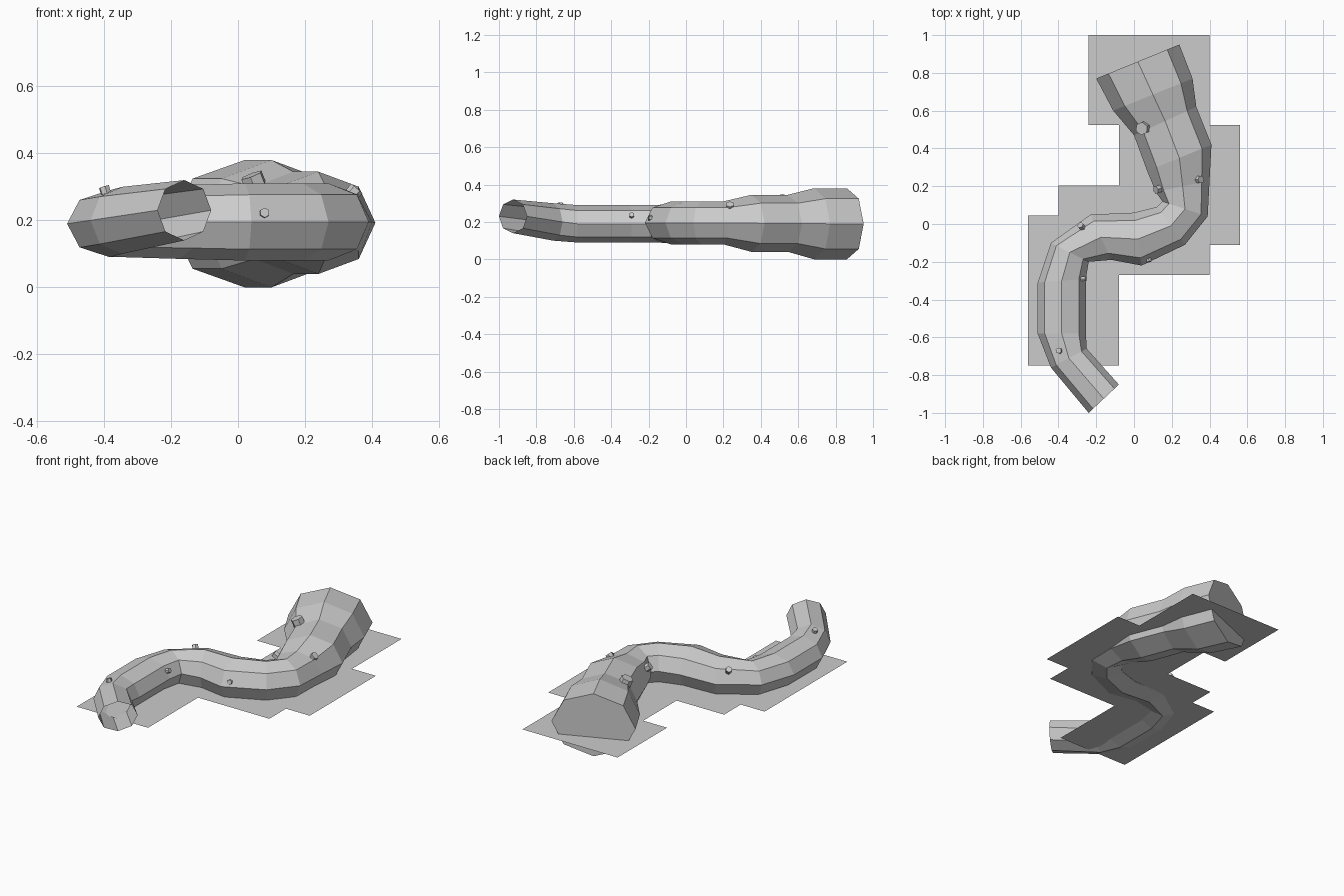
import bpy, bmesh, math
from mathutils import Vector

if "Cube" in bpy.data.objects:
    bpy.data.objects.remove(bpy.data.objects["Cube"])

grey = bpy.data.materials.new("grey")
grey.diffuse_color = (0.6, 0.6, 0.6, 1)
grey.use_nodes = True
grey.node_tree.nodes["Principled BSDF"].inputs["Base Color"].default_value = grey.diffuse_color


def finish(name, bm):
    mesh = bpy.data.meshes.new(name)
    bm.to_mesh(mesh)
    bm.free()
    mesh.materials.append(grey)
    ob = bpy.data.objects.new(name, mesh)
    bpy.context.collection.objects.link(ob)
    return ob


# Winding log: each ring is left x, y, right x, y, bottom z, top z
RINGS = [
    (-.20, .77, .24, .95, 0, .38),
    (-.11, .60, .31, .77, 0, .38),
    (.00, .47, .33, .62, .04, .345),
    (.07, .28, .41, .42, .04, .345),
    (.115, .17, .40, .23, .08, .31),
    (.15, .12, .39, .04, .08, .31),
    (.12, .09, .27, -.11, .08, .31),
    (.00, .06, .04, -.22, .08, .31),
    (-.23, .05, -.12, -.19, .085, .305),
    (-.44, -.10, -.24, -.20, .09, .29),
    (-.51, -.31, -.255, -.29, .09, .29),
    (-.51, -.58, -.255, -.58, .09, .29),
    (-.44, -.76, -.25, -.66, .10, .30),
    (-.24, -1.0, -.08, -.85, .14, .32),
]
SIDES = 8
bm = bmesh.new()
loops = []
for lx, ly, rx, ry, z0, z1 in RINGS:
    left, right = Vector((lx, ly, 0)), Vector((rx, ry, 0))
    mid = (left + right) / 2 + Vector((0, 0, (z0 + z1) / 2))
    across, up = (right - left) / 2, Vector((0, 0, (z1 - z0) / 2))
    loops.append([bm.verts.new(mid + across * math.cos(i * math.tau / SIDES)
                               + up * math.sin(i * math.tau / SIDES)) for i in range(SIDES)])
for a, b in zip(loops, loops[1:]):
    for i in range(SIDES):
        j = (i + 1) % SIDES
        bm.faces.new((a[i], b[i], b[j], a[j]))
bm.faces.new(loops[0])  # thick end is closed, thin end stays hollow
bmesh.ops.recalc_face_normals(bm, faces=bm.faces)
finish("log", bm)

# Stepped flat ground patch cutting through the underside of the log
OUTLINE = [(-.24, 1), (-.24, .525), (-.08, .525), (-.08, .205), (-.40, .205), (-.40, .045),
           (-.56, .045), (-.56, -.75), (-.08, -.75), (-.08, -.27), (.40, -.27), (.40, -.11),
           (.56, -.11), (.56, .525), (.40, .525), (.40, 1)]
bm = bmesh.new()
bm.faces.new([bm.verts.new((x, y, .115)) for x, y in OUTLINE])
finish("ground_patch", bm)

# Branch stubs: tip position, outward direction, radius
STUBS = [
    ((.04, .505, .335), (-.35, -.15, .9), .035),
    ((.115, .18, .265), (-.75, -.25, .6), .022),
    ((.355, .235, .295), (.65, 0, .75), .022),
    ((-.285, -.005, .28), (-.45, .5, .7), .018),
    ((.08, -.20, .223), (.2, -.95, .2), .015),
    ((-.255, -.29, .24), (.9, 0, .35), .014),
    ((-.40, -.67, .30), (-.3, .1, .95), .016),
]
for n, (tip, direction, radius) in enumerate(STUBS):
    d = Vector(direction).normalized()
    length = radius * 2.4
    bm = bmesh.new()
    bmesh.ops.create_cone(bm, cap_ends=True, segments=6, radius1=radius,
                          radius2=radius, depth=length)
    ob = finish(f"branch_stub_{n + 1}", bm)
    ob.location = Vector(tip) - d * length / 2
    ob.rotation_mode = 'QUATERNION'
    ob.rotation_quaternion = d.to_track_quat('Z', 'Y')
